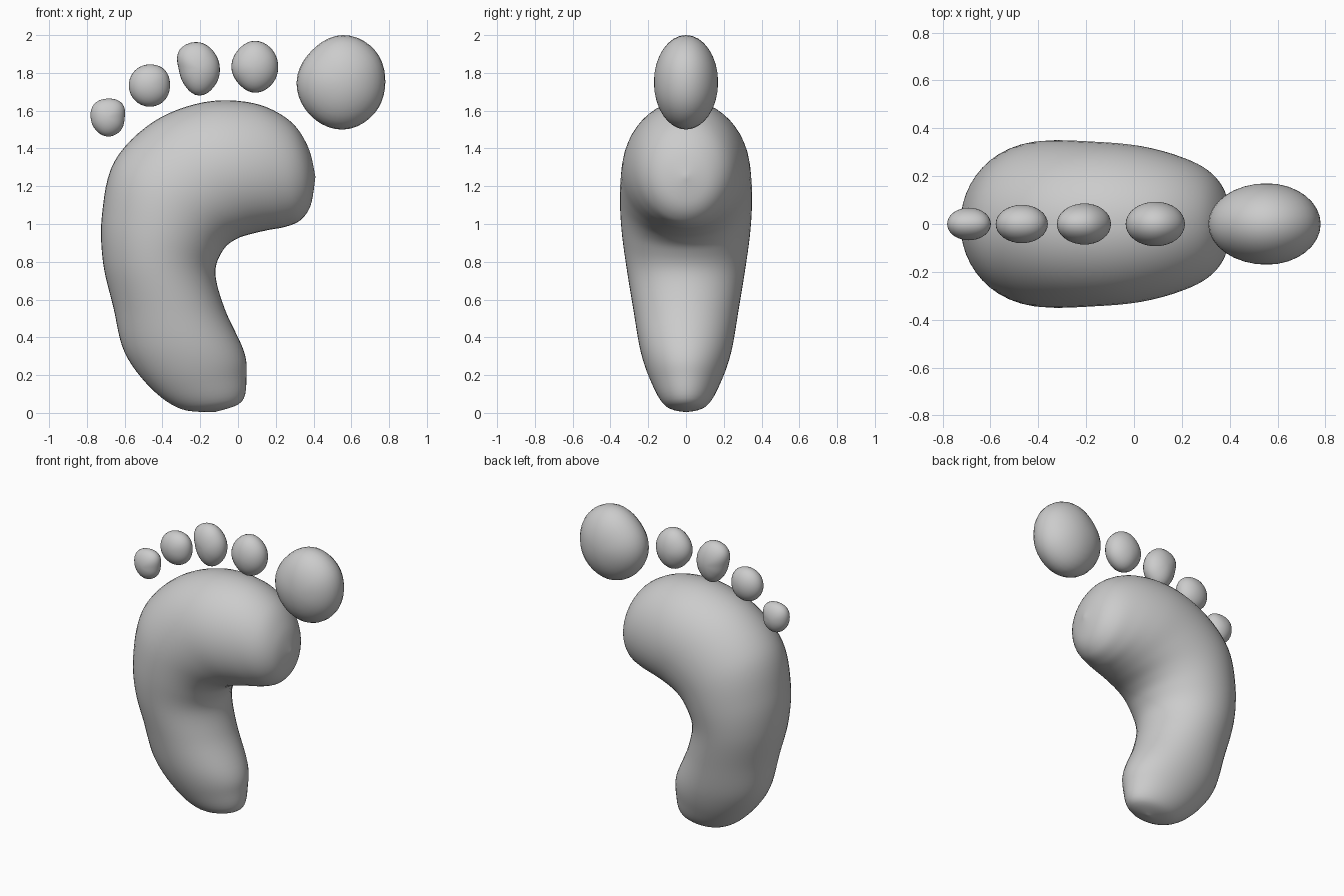
import bpy, bmesh
from math import sin, cos, pi

if "Cube" in bpy.data.objects:
    bpy.data.objects.remove(bpy.data.objects["Cube"])


def spline(a, b, c, d, t):
    return tuple(0.5 * (2 * q + (r - p) * t + (2 * p - 5 * q + 4 * r - s) * t * t
                        + (3 * q - p - 3 * r + s) * t ** 3)
                 for p, q, r, s in zip(a, b, c, d))


def loft(name, start, rings, end):
    """Skin closed rings of points, closing both ends to a pole."""
    bm = bmesh.new()
    loops = [[bm.verts.new(p) for p in ring] for ring in rings]
    n = len(loops[0])
    for lo, hi in zip(loops, loops[1:]):
        for i in range(n):
            j = (i + 1) % n
            bm.faces.new((lo[i], lo[j], hi[j], hi[i]))
    for loop, pole in ((loops[0], start), (loops[-1], end)):
        tip = bm.verts.new(pole)
        for i in range(n):
            bm.faces.new((loop[i], loop[(i + 1) % n], tip))
    bmesh.ops.recalc_face_normals(bm, faces=bm.faces)
    for f in bm.faces:
        f.smooth = True
    me = bpy.data.meshes.new(name)
    bm.to_mesh(me)
    bm.free()
    ob = bpy.data.objects.new(name, me)
    bpy.context.collection.objects.link(ob)
    return ob


# Sole: sections from heel to ball (outer x, z, inner x, z, half depth)
sections = [
    (-0.12, 0.005, -0.12, 0.005, 0.0),
    (-0.30, 0.02, 0.02, 0.06, 0.11),
    (-0.46, 0.13, 0.045, 0.20, 0.185),
    (-0.60, 0.32, 0.03, 0.33, 0.24),
    (-0.66, 0.56, -0.07, 0.55, 0.28),
    (-0.715, 0.80, -0.12, 0.74, 0.315),
    (-0.72, 1.05, -0.08, 0.86, 0.34),
    (-0.655, 1.33, -0.01, 0.92, 0.35),
    (-0.45, 1.54, 0.08, 0.95, 0.345),
    (-0.18, 1.645, 0.17, 0.97, 0.33),
    (0.08, 1.64, 0.25, 0.985, 0.29),
    (0.27, 1.55, 0.33, 1.02, 0.23),
    (0.37, 1.41, 0.385, 1.10, 0.14),
    (0.41, 1.25, 0.41, 1.25, 0.0),
]
STEPS, SIDES = 6, 48
rings = []
for k in range(len(sections) - 1):
    a, d = sections[max(k - 1, 0)], sections[min(k + 2, len(sections) - 1)]
    for s in range(STEPS):
        if k == 0 and s == 0:
            continue
        ox, oz, ix, iz, h = spline(a, sections[k], sections[k + 1], d, s / STEPS)
        ring = []
        for i in range(SIDES):
            t = 2 * pi * i / SIDES
            u = 0.5 + 0.5 * cos(t)
            ring.append((ox + (ix - ox) * u, h * sin(t), oz + (iz - oz) * u))
        rings.append(ring)
loft("sole", (-0.12, 0, 0.005), rings, (0.41, 0, 1.25))


# Toes: pebble with outline radii every 45 degrees, swollen to a half depth
def toe(name, x, z, depth, radii):
    outline = []
    for k in range(8):
        pts = [(radii[(k + o) % 8],) for o in (-1, 0, 1, 2)]
        outline += [spline(*pts, s / 5)[0] for s in range(5)]
    n = len(outline)
    rows = []
    for r in range(1, 16):
        lat = -pi / 2 + pi * r / 16
        rows.append([(x + R * cos(lat) * cos(2 * pi * i / n), depth * sin(lat),
                      z + R * cos(lat) * sin(2 * pi * i / n))
                     for i, R in enumerate(outline)])
    loft(name, (x, -depth, z), rows, (x, depth, z))


toe("big_toe", 0.555, 1.75, 0.17, (0.225, 0.24, 0.25, 0.235, 0.245, 0.245, 0.25, 0.235))
toe("second_toe", 0.09, 1.83, 0.093, (0.123, 0.13, 0.14, 0.128, 0.125, 0.123, 0.135, 0.127))
toe("third_toe", -0.206, 1.82, 0.086, (0.11, 0.118, 0.142, 0.145, 0.108, 0.113, 0.14, 0.12))
toe("fourth_toe", -0.468, 1.735, 0.08, (0.108, 0.114, 0.11, 0.11, 0.11, 0.112, 0.114, 0.113))
toe("little_toe", -0.69, 1.562, 0.068, (0.09, 0.108, 0.102, 0.102, 0.09, 0.09, 0.099, 0.096))
